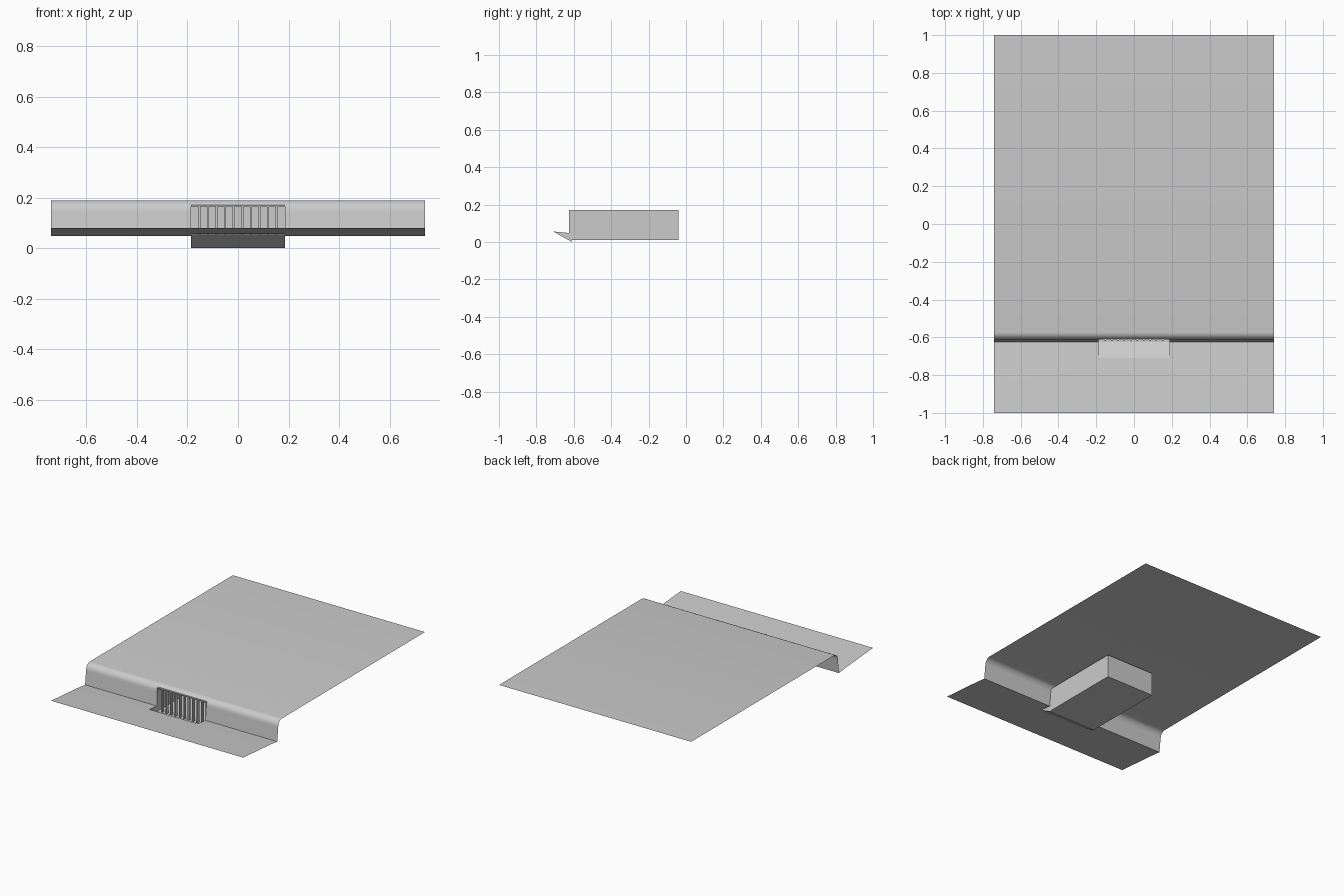
import bpy
import math

cube = bpy.data.objects.get("Cube")
if cube:
    bpy.data.objects.remove(cube)

concrete = bpy.data.materials.new("concrete_grey")
concrete.use_nodes = True
GREY = (0.6, 0.6, 0.6, 1)
concrete.diffuse_color = GREY
concrete.node_tree.nodes["Principled BSDF"].inputs["Base Color"].default_value = GREY


def add_mesh(name, verts, faces):
    mesh = bpy.data.meshes.new(name)
    mesh.from_pydata(verts, [], faces)
    mesh.materials.append(concrete)
    obj = bpy.data.objects.new(name, mesh)
    bpy.context.collection.objects.link(obj)
    return obj


def sheet(name, profile, columns, hole=()):
    """Sweep a (y, z) profile across x columns, leaving a gap in the middle column."""
    n = len(columns)
    verts = [(x, y, z) for y, z in profile for x in columns]
    faces = [(r * n + c, r * n + c + 1, (r + 1) * n + c + 1, (r + 1) * n + c)
             for r in range(len(profile) - 1) for c in range(n - 1)
             if not (c == 1 and r in hole)]
    return add_mesh(name, verts, faces)


def block(name, x, y, z):
    verts = [(a, b, c) for a in x for b in y for c in z]
    faces = [(0, 1, 3, 2), (4, 6, 7, 5), (0, 4, 5, 1),
             (2, 3, 7, 6), (0, 2, 6, 4), (1, 5, 7, 3)]
    return add_mesh(name, verts, faces)


W, D = 0.74, 0.187          # half widths of the slab and the drain
FRONT, BACK = -0.625, -0.04  # drain box ends
TOP, FLOOR = 0.172, 0.01
COLUMNS = (-W, -D, D, W)

# Road, rounded kerb and pavement as one thin sheet
arc = [(-0.573 - 0.042 * math.cos(a), 0.142 + 0.048 * math.sin(a))
       for a in (math.radians(t) for t in range(0, 91, 15))]
profile = [(-1, 0.08), (-0.71, 0.057), (FRONT, 0.048)] + arc + [(1, 0.19)]
street = sheet("road_kerb_and_pavement", profile, COLUMNS, hole=(1, 2, 3, 4))
bpy.context.view_layer.objects.active = street
street.select_set(True)
bpy.ops.object.shade_smooth_by_angle(angle=math.radians(25))

# Drain chamber: floor, back and ceiling swept, then the side walls
sheet("drain_ramp", [(-0.71, 0.055), (-0.61, 0)], (-D, D))
sheet("drain_chamber", [(FRONT, FLOOR), (BACK, FLOOR), (BACK, TOP), (-0.6, TOP)], (-D, D))
for side, x in (("right", -D), ("left", D)):
    add_mesh(side + "_drain_wall",
             [(x, FRONT, FLOOR), (x, BACK, FLOOR), (x, BACK, TOP), (x, FRONT, TOP)],
             [(0, 1, 2, 3)])
    add_mesh(side + "_ramp_cheek",
             [(x, -0.71, 0.056), (x, -0.61, 0), (x, FRONT, 0.048)], [(0, 1, 2)])

# Grate: upright bars below a slim top rail
GAPS = 11
for i in range(1, GAPS):
    x = -D + 2 * D * i / GAPS
    block("grate_bar", (x - 0.004, x + 0.004), (-0.62, -0.6), (FLOOR, 0.165))
block("grate_rail", (-D, D), (-0.615, -0.6), (0.165, TOP))
